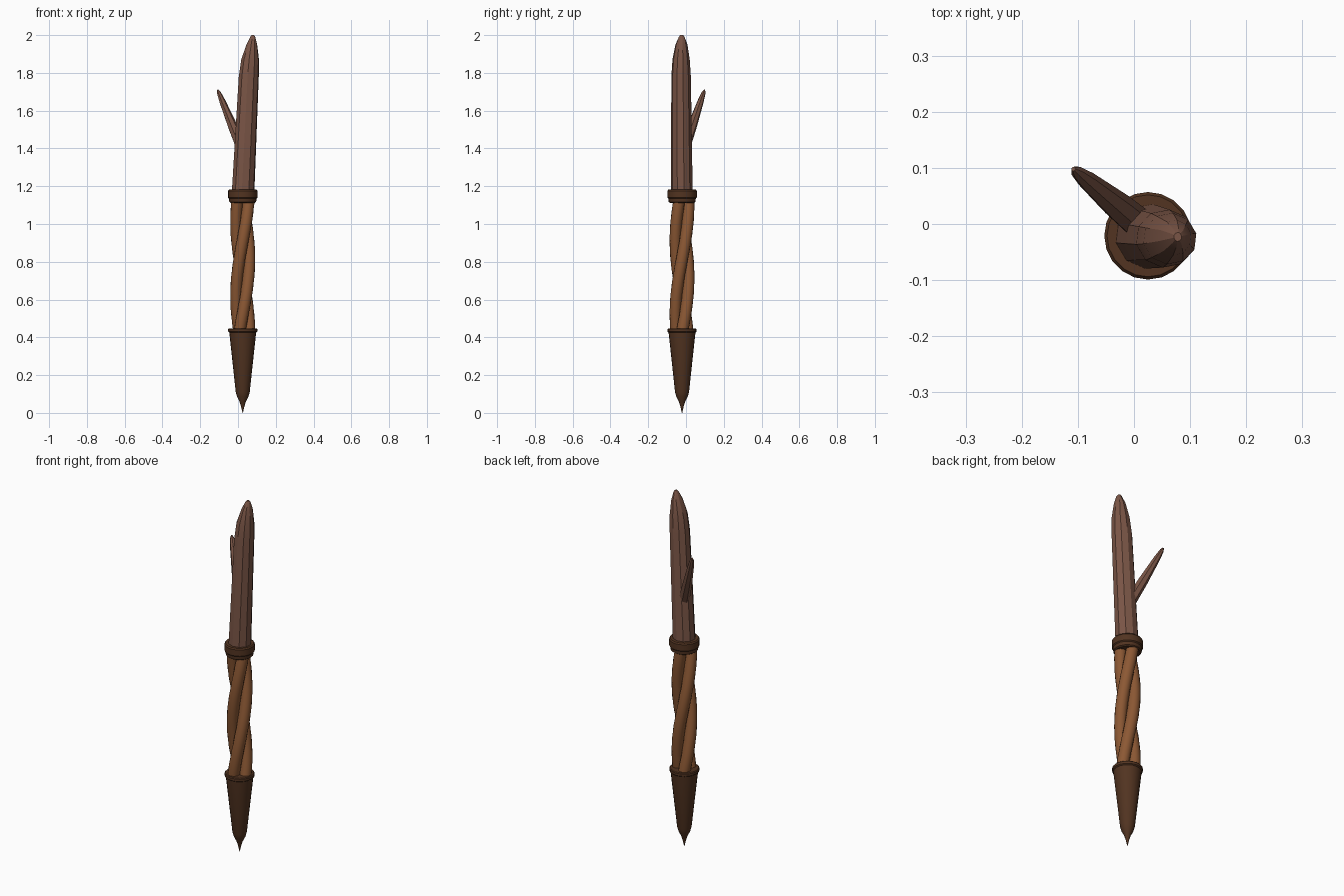
import bpy, bmesh
from math import pi, sin, cos, radians
from mathutils import Vector

cube = bpy.data.objects.get("Cube")
if cube:
    bpy.data.objects.remove(cube, do_unlink=True)

AXIS = Vector((0.025, -0.021, 0))


def material(name, rgb):
    m = bpy.data.materials.new(name)
    m.use_nodes = True
    m.diffuse_color = (*rgb, 1)
    m.node_tree.nodes["Principled BSDF"].inputs["Base Color"].default_value = (*rgb, 1)
    return m


BARK = material("bark brown", (0.195, 0.091, 0.061))
CORD = material("warm wood", (0.262, 0.098, 0.034))
DARK = material("dark wood", (0.084, 0.034, 0.015))


def loft(name, rings, mat, smooth=None):
    """Skin a list of closed point rings and cap both ends."""
    bm = bmesh.new()
    loops = [[bm.verts.new(p) for p in ring] for ring in rings]
    n = len(loops[0])
    for a, b in zip(loops, loops[1:]):
        for i in range(n):
            j = (i + 1) % n
            bm.faces.new((a[i], a[j], b[j], b[i]))
    bm.faces.new(loops[0])
    bm.faces.new(loops[-1])
    bmesh.ops.recalc_face_normals(bm, faces=bm.faces)
    mesh = bpy.data.meshes.new(name)
    bm.to_mesh(mesh)
    bm.free()
    mesh.materials.append(mat)
    ob = bpy.data.objects.new(name, mesh)
    bpy.context.collection.objects.link(ob)
    if smooth:
        bpy.ops.object.select_all(action="DESELECT")
        ob.select_set(True)
        bpy.context.view_layer.objects.active = ob
        bpy.ops.object.shade_smooth_by_angle(angle=radians(smooth))
    return ob


def ring(centre, rx, ry, n, u=Vector((1, 0, 0)), v=Vector((0, 1, 0)), phase=0.0):
    angles = [phase + 2 * pi * i / n for i in range(n)]
    return [Vector(centre) + u * rx * cos(a) + v * ry * sin(a) for a in angles]


def lathe(name, profile, mat, n=20):
    return loft(name, [ring(AXIS + Vector((0, 0, z)), r, r, n) for r, z in profile], mat, 35)


# Pointed foot with a rim
lathe("pointed_foot", [(0.001, 0), (0.009, 0.035), (0.017, 0.06), (0.03, 0.085),
                       (0.037, 0.11), (0.071, 0.425), (0.077, 0.43), (0.077, 0.443),
                       (0.073, 0.447), (0.06, 0.447)], DARK)

# Collar between handle and branch
lathe("collar", [(0.064, 1.112), (0.071, 1.117), (0.073, 1.135), (0.078, 1.14),
                 (0.078, 1.175), (0.073, 1.182), (0.06, 1.182)], DARK)

# Handle: three strands twisted around the axis
TURN, STEPS, LOW, HIGH = 1.17, 40, 0.42, 1.14
for k in range(3):
    rings = []
    for s in range(STEPS + 1):
        z = LOW + (HIGH - LOW) * s / STEPS
        a = pi + 2 * pi * ((z - 0.62) / TURN + k / 3)
        u, v = Vector((cos(a), sin(a), 0)), Vector((-sin(a), cos(a), 0))
        rings.append(ring(AXIS + u * 0.035 + Vector((0, 0, z)), 0.031, 0.032, 14, u, v))
    loft(f"handle_strand_{k + 1}", rings, CORD, 40)

# Faceted upper branch, leaning and cut to a blunt point
trunk = [(0.026, -0.022, 1.15, 0.061, 0.058), (0.057, -0.026, 1.78, 0.054, 0.052),
         (0.064, -0.026, 1.87, 0.048, 0.046), (0.073, -0.024, 1.95, 0.029, 0.032),
         (0.078, -0.023, 1.99, 0.014, 0.015), (0.078, -0.023, 2.0, 0.007, 0.008)]
loft("upper_branch", [ring(t[:3], t[3], t[4], 10, phase=0.2) for t in trunk], BARK, 20)

# Side twig
root, tip = Vector((0.015, -0.005, 1.41)), Vector((-0.108, 0.098, 1.71))
along = (tip - root).normalized()
side = along.cross(Vector((0, 0, 1))).normalized()
up = side.cross(along)
twig = [(0, 0.029), (0.35, 0.026), (0.8, 0.017), (0.95, 0.011), (1, 0.004)]
loft("side_twig", [ring(root.lerp(tip, t), r, r, 7, side, up) for t, r in twig], BARK, 20)
